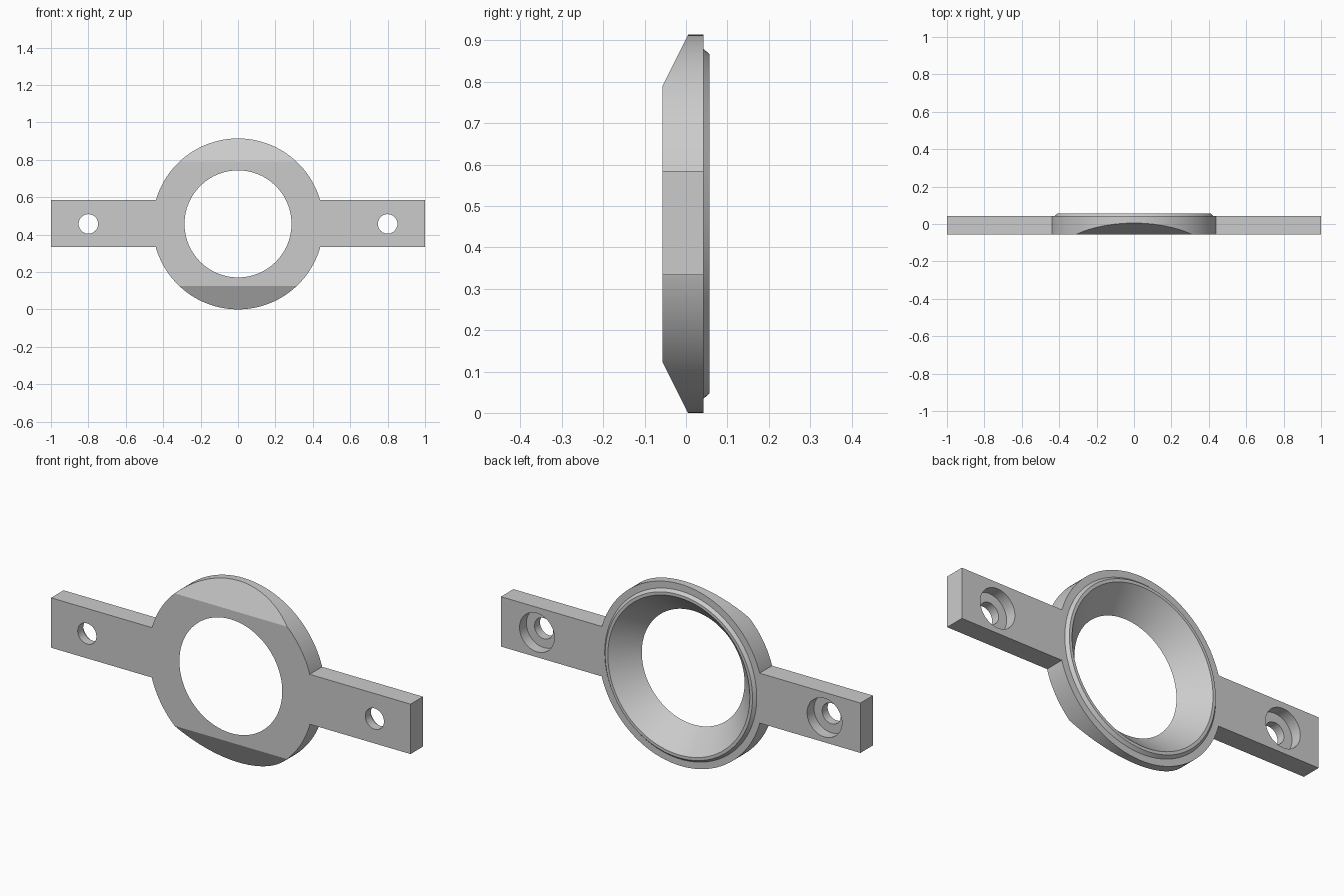
import bpy, bmesh, math
from mathutils import Vector

cube = bpy.data.objects.get("Cube")
if cube:
    bpy.data.objects.remove(cube, do_unlink=True)

MID = 0.457            # height of the ring centre
FRONT, BACK, LIP = -0.057, 0.042, 0.057

grey = bpy.data.materials.new("light grey")
grey.use_nodes = True
grey.diffuse_color = (0.6, 0.6, 0.6, 1)
grey.node_tree.nodes["Principled BSDF"].inputs["Base Color"].default_value = (0.6, 0.6, 0.6, 1)


def finish(name, bm):
    bmesh.ops.recalc_face_normals(bm, faces=bm.faces)
    mesh = bpy.data.meshes.new(name)
    bm.to_mesh(mesh)
    bm.free()
    mesh.materials.append(grey)
    obj = bpy.data.objects.new(name, mesh)
    bpy.context.collection.objects.link(obj)
    return obj


def turned(name, profile, x=0, sides=96):
    """Solid of revolution about the y axis from (radius, y) points."""
    bm = bmesh.new()
    rings = []
    for r, y in profile:
        rings.append([bm.verts.new((x + r * math.cos(a), y, MID + r * math.sin(a)))
                      for a in (math.tau * i / sides for i in range(sides))])
    for low, high in zip(rings, rings[1:]):
        for i in range(sides):
            j = (i + 1) % sides
            bm.faces.new((low[i], low[j], high[j], high[i]))
    bm.faces.new(rings[0])
    bm.faces.new(rings[-1])
    return finish(name, bm)


def prism(name, outline, half_width):
    """Extrude a (y, z) outline along x."""
    bm = bmesh.new()
    face = bm.faces.new([bm.verts.new((-half_width, y, z)) for y, z in outline])
    out = bmesh.ops.extrude_face_region(bm, geom=[face])
    moved = [v for v in out["geom"] if isinstance(v, bmesh.types.BMVert)]
    bmesh.ops.translate(bm, verts=moved, vec=Vector((2 * half_width, 0, 0)))
    return finish(name, bm)


def combine(target, other, operation):
    mod = target.modifiers.new(operation.title(), "BOOLEAN")
    mod.operation = operation
    mod.solver = "EXACT"
    mod.object = other
    bpy.context.view_layer.objects.active = target
    bpy.ops.object.modifier_apply(modifier=mod.name)
    bpy.data.objects.remove(other, do_unlink=True)


# Round body with the chamfered lip on the back
body = turned("ring_bracket", [(MID, FRONT), (MID, BACK), (0.423, BACK), (0.41, LIP)], sides=128)

# Sloping flats across the top and bottom of the front
for side in (1, -1):
    flat = [(y, MID + side * h) for y, h in
            ((-0.107, 0.233), (0.055, 0.557), (-0.107, 0.557))]
    combine(body, prism("flat_cutter", flat, 0.6), "DIFFERENCE")

# Mounting bar running through both sides
bar = [(FRONT, 0.333), (BACK, 0.333), (BACK, 0.584), (FRONT, 0.584)]
combine(body, prism("mounting_bar", bar, 1), "UNION")

# Conical opening, wider at the back
slope = (0.395 - 0.286) / (LIP - FRONT)
cone = [(0.286 + slope * (y - FRONT), y) for y in (-0.1, 0.1)]
combine(body, turned("cone_cutter", cone, sides=128), "DIFFERENCE")

# Counterbored screw holes
for x in (-0.8, 0.8):
    hole = [(0.052, -0.1), (0.052, -0.013), (0.097, -0.013), (0.097, 0.1)]
    combine(body, turned("screw_hole_cutter", hole, x, 48), "DIFFERENCE")

# Smooth round walls, sharp edges kept
bpy.ops.object.select_all(action="DESELECT")
body.select_set(True)
bpy.context.view_layer.objects.active = body
bpy.ops.object.shade_smooth_by_angle(angle=math.radians(20))
